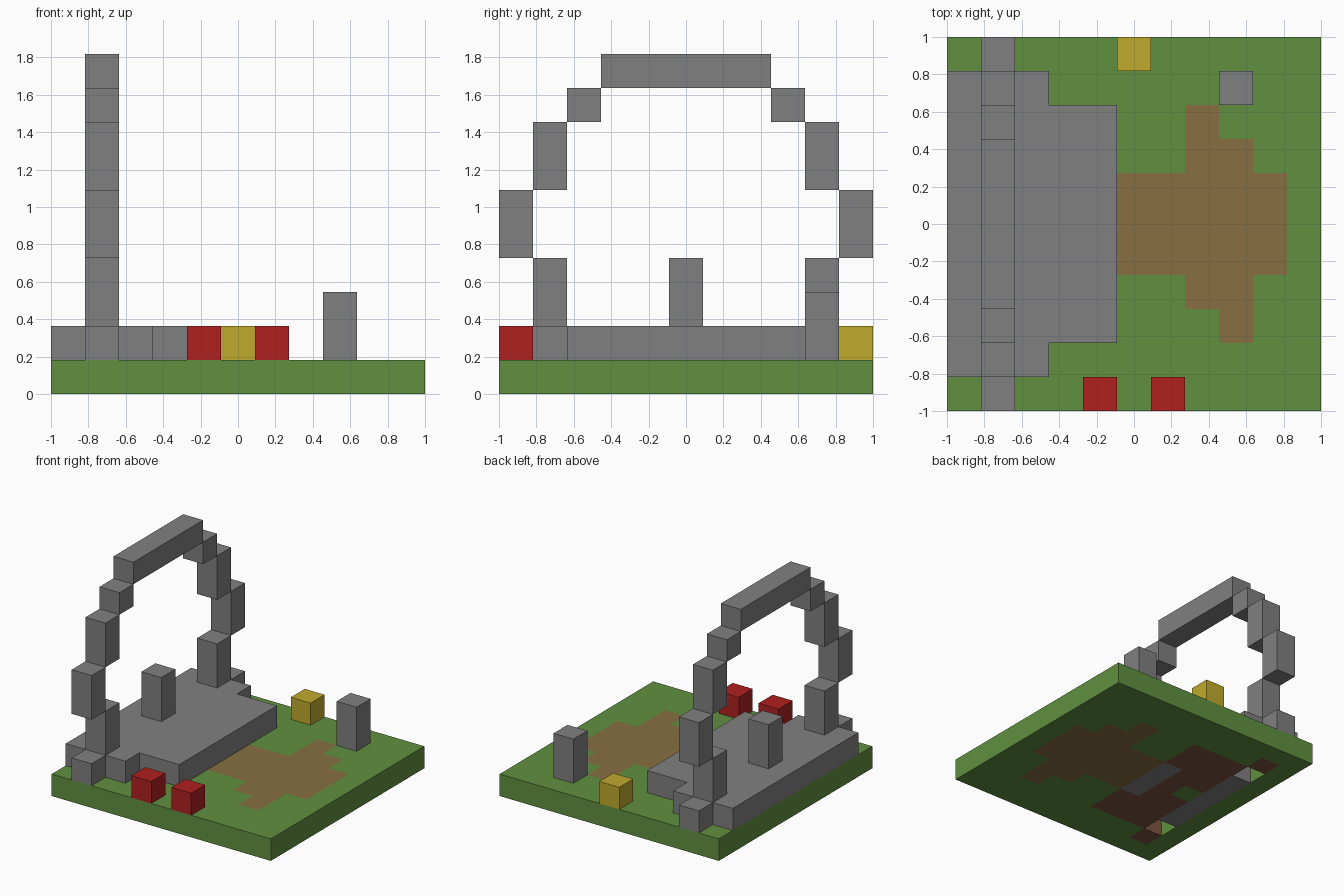
import bpy
import bmesh
from math import floor
from mathutils import Vector

N = 11            # cells along each side
S = 2 / N         # size of one cell

if "Cube" in bpy.data.objects:
    bpy.data.objects.remove(bpy.data.objects["Cube"], do_unlink=True)


def material(name, colour):
    mat = bpy.data.materials.new(name)
    mat.use_nodes = True
    mat.diffuse_color = (*colour, 1)
    bsdf = mat.node_tree.nodes["Principled BSDF"]
    bsdf.inputs["Base Color"].default_value = (*colour, 1)
    bsdf.inputs["Roughness"].default_value = 0.9
    return mat


grass = material("grass green", (0.12, 0.28, 0.052))
dirt = material("dirt brown", (0.242, 0.156, 0.052))
soil = material("dark soil brown", (0.20, 0.09, 0.055))
stone = material("stone grey", (0.216, 0.216, 0.216))
red = material("red", (0.434, 0.0144, 0.0144))
yellow = material("yellow", (0.527, 0.402, 0.026))


def place(x, y, z):
    """Cell coordinates to model coordinates."""
    return Vector((x * S - 1, y * S - 1, z * S))


def finish(name, bm, *mats):
    mesh = bpy.data.meshes.new(name)
    bm.to_mesh(mesh)
    bm.free()
    for mat in mats:
        mesh.materials.append(mat)
    obj = bpy.data.objects.new(name, mesh)
    bpy.context.collection.objects.link(obj)
    return obj


def block(name, mat, corner, size=(1, 1, 1)):
    """Box given by its lowest cell and its size in cells."""
    bm = bmesh.new()
    bmesh.ops.create_cube(bm, size=S)
    for v in bm.verts:
        v.co = v.co * Vector(size) + place(*(c + s / 2 for c, s in zip(corner, size)))
    finish(name, bm, mat)


def extrude_up(bm, faces, height):
    made = bmesh.ops.extrude_face_region(bm, geom=faces, use_keep_orig=True)
    verts = [g for g in made["geom"] if isinstance(g, bmesh.types.BMVert)]
    bmesh.ops.translate(bm, verts=verts, vec=(0, 0, height))
    bmesh.ops.recalc_face_normals(bm, faces=bm.faces)


# Ground slab: coloured cell by cell, with two pits under the stone floor
PITS = {(1, 2), (1, 8)}


def ground_index(x, y):
    across = abs(y - 5)
    if x == 1 and across <= 2 or x == 4 and across <= 1:
        return 3
    if x == 1 and across == 4:
        return 2
    if 2 <= x <= 4 and across <= 3 and (x, y) != (2, 5):
        return 2
    if 5 <= x <= 9 and across <= 1:
        return 1
    if x in (7, 8) and across == 2 or (x, y) in {(7, 8), (8, 2)}:
        return 1
    return 0


def cell_of(face):
    inside = face.calc_center_median() - face.normal * S / 2
    return floor((inside.x + 1) / S), floor((inside.y + 1) / S)


bm = bmesh.new()
bmesh.ops.create_grid(bm, x_segments=N, y_segments=N, size=1)
bm.normal_update()
pits = [f for f in bm.faces if cell_of(f) in PITS]
bmesh.ops.delete(bm, geom=pits, context="FACES")
extrude_up(bm, bm.faces[:], S)
bm.normal_update()
for f in bm.faces:
    f.material_index = ground_index(*cell_of(f))
finish("ground", bm, grass, dirt, soil, stone)

# Stepped stone floor
outline = [(0, 1), (3, 1), (3, 2), (5, 2), (5, 8), (5, 9), (3, 9), (3, 10), (0, 10)]
bm = bmesh.new()
floor_face = bm.faces.new([bm.verts.new(place(x, y, 1)) for x, y in outline])
extrude_up(bm, [floor_face], S)
finish("stone_floor", bm, stone)

# Stone ring standing on the floor, mirrored front to back
for side in ("front", "back"):
    def row(y):
        return y if side == "front" else N - 1 - y
    block(side + "_ring_foot", stone, (1, row(0), 1))
    block(side + "_ring_lower", stone, (1, row(1), 2), (1, 1, 2))
    block(side + "_ring_middle", stone, (1, row(0), 4), (1, 1, 2))
    block(side + "_ring_upper", stone, (1, row(1), 6), (1, 1, 2))
    block(side + "_ring_shoulder", stone, (1, row(2), 8))
block("ring_top", stone, (1, 3, 9), (1, 5, 1))

# Free-standing posts
block("floor_post", stone, (1, 5, 2), (1, 1, 2))
block("grass_post", stone, (8, 9, 1), (1, 1, 2))

# Coloured cubes on the grass
block("right_red_cube", red, (4, 0, 1))
block("left_red_cube", red, (6, 0, 1))
block("yellow_cube", yellow, (5, 10, 1))
